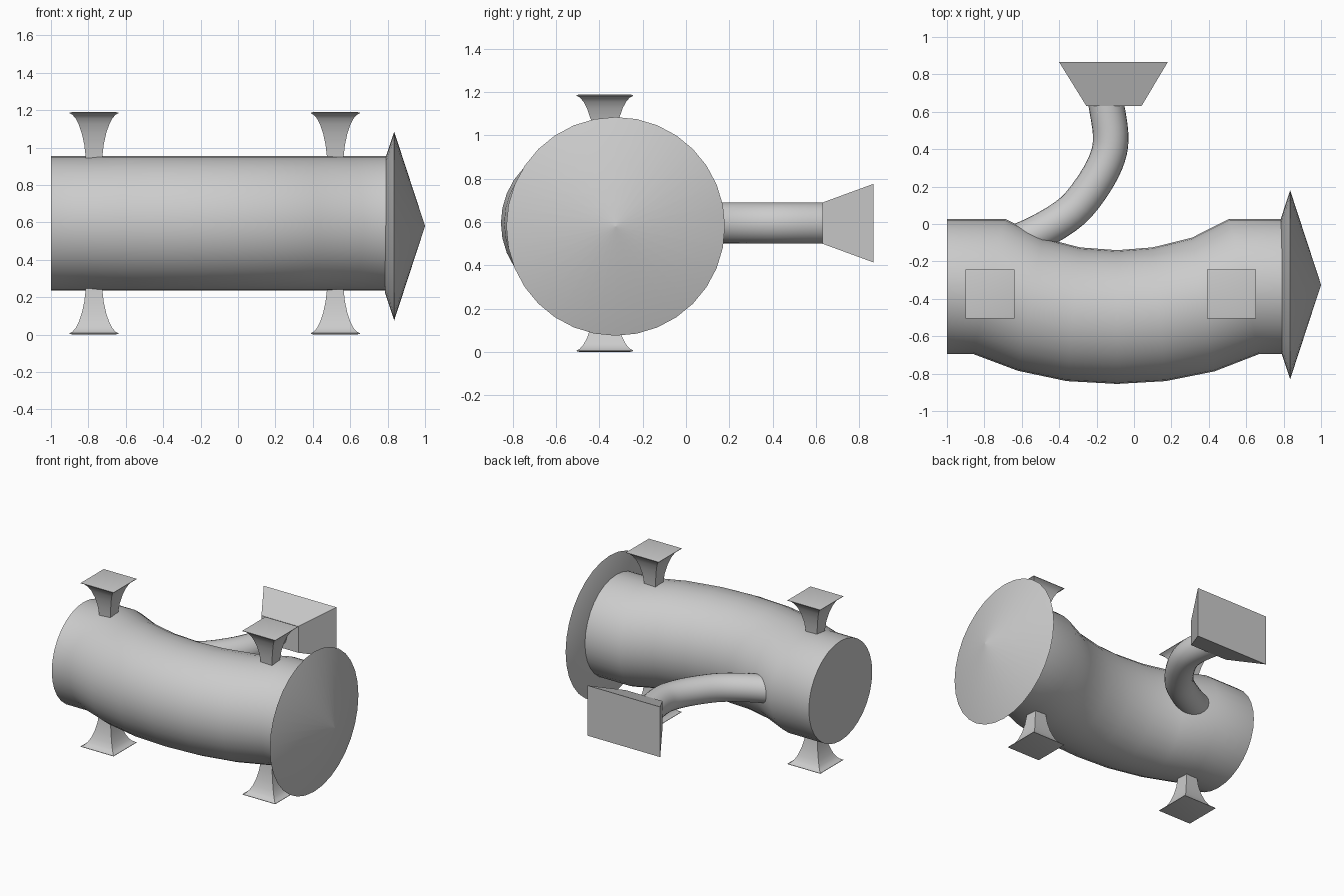
import bpy, bmesh
from math import sin, cos, pi
from mathutils import Vector

cube = bpy.data.objects.get("Cube")
if cube:
    bpy.data.objects.remove(cube)

grey = bpy.data.materials.new("plain grey")
grey.use_nodes = True
grey.diffuse_color = (0.6, 0.6, 0.6, 1)
grey.node_tree.nodes["Principled BSDF"].inputs["Base Color"].default_value = (0.6, 0.6, 0.6, 1)


def loft(name, rings, smooth_angle=None):
    """Skin a list of equal rings and cap both ends."""
    bm = bmesh.new()
    loops = [[bm.verts.new(p) for p in ring] for ring in rings]
    for a, b in zip(loops, loops[1:]):
        n = len(a)
        for i in range(n):
            j = (i + 1) % n
            bm.faces.new((a[i], a[j], b[j], b[i]))
    bm.faces.new(loops[0])
    bm.faces.new(loops[-1])
    bmesh.ops.recalc_face_normals(bm, faces=bm.faces)
    mesh = bpy.data.meshes.new(name)
    bm.to_mesh(mesh)
    bm.free()
    mesh.materials.append(grey)
    ob = bpy.data.objects.new(name, mesh)
    bpy.context.collection.objects.link(ob)
    if smooth_angle:
        bpy.ops.object.select_all(action='DESELECT')
        ob.select_set(True)
        bpy.context.view_layer.objects.active = ob
        bpy.ops.object.shade_smooth_by_angle(angle=smooth_angle)
    return ob


def ellipse(center, u, v, n=32):
    return [center + u * cos(2 * pi * i / n) + v * sin(2 * pi * i / n) for i in range(n)]


def rectangle(center, u, v):
    return [center + u * a + v * b for a, b in ((-1, -1), (1, -1), (1, 1), (-1, 1))]


X, Y, Z = Vector((1, 0, 0)), Vector((0, 1, 0)), Vector((0, 0, 1))
MID = 0.595

# Bent barrel: each section spans from its back point to its front point
sections = [(-1, .028, -1, -.695), (-.69, .028, -.86, -.695), (-.49, -.073, -.62, -.785),
            (-.29, -.125, -.36, -.84), (-.09, -.14, -.09, -.855), (.1, -.125, .17, -.84),
            (.31, -.073, .43, -.788), (.51, .028, .67, -.695), (.79, .028, .79, -.695)]
rings = []
for bx, by, fx, fy in sections:
    back, front = Vector((bx, by, MID)), Vector((fx, fy, MID))
    rings.append(ellipse((back + front) / 2, (back - front) / 2, Z * 0.36))
loft("barrel", rings, pi / 4)

# Pointed end cap with a sloped rim behind it
cap = [(.787, .36), (.835, .505), (1, .0005)]
loft("cone_cap", [ellipse(Vector((x, -.325, .58)), Y * r, Z * r) for x, r in cap], pi / 6)

# Flared square posts above and below the barrel
flare = [(.29, .04), (.36, .045), (.42, .052), (.48, .065), (.53, .082),
         (.56, .098), (.58, .115), (.588, .131), (.591, .131), (.595, .115)]
for end, x in (("right", -.77), ("left", .52)):
    for side, s in (("upper", 1), ("lower", -1)):
        loft(f"{side}_{end}_post",
             [rectangle(Vector((x, -.375, MID + s * h)), X * w, Y * w) for h, w in flare], pi / 6)

# Curved round arm, swept along a spline through its centre line
path = [Vector((x, y, MID)) for x, y in ((-.66, -.11), (-.5, -.04), (-.33, .07), (-.21, .22),
                                         (-.14, .36), (-.125, .48), (-.15, .65))]
ext = [2 * path[0] - path[1]] + path + [2 * path[-1] - path[-2]]
points = []
for a, b, c, d in zip(ext, ext[1:], ext[2:], ext[3:]):
    for k in range(4):
        t = k / 4
        points.append(.5 * (2 * b + (c - a) * t + (2 * a - 5 * b + 4 * c - d) * t ** 2
                            + (3 * b - a - 3 * c + d) * t ** 3))
points.append(path[-1])
rings = []
for i, p in enumerate(points):
    along = (points[min(i + 1, len(points) - 1)] - points[max(i - 1, 0)]).normalized()
    rings.append(ellipse(p, along.cross(Z) * 0.095, Z * 0.095, 24))
loft("curved_arm", rings, pi / 4)

# Flared block at the end of the arm
loft("flared_block", [rectangle(Vector((-.107, .63, MID)), X * .147, Z * .095),
                      rectangle(Vector((-.11, .865, MID)), X * .29, Z * .181)])
